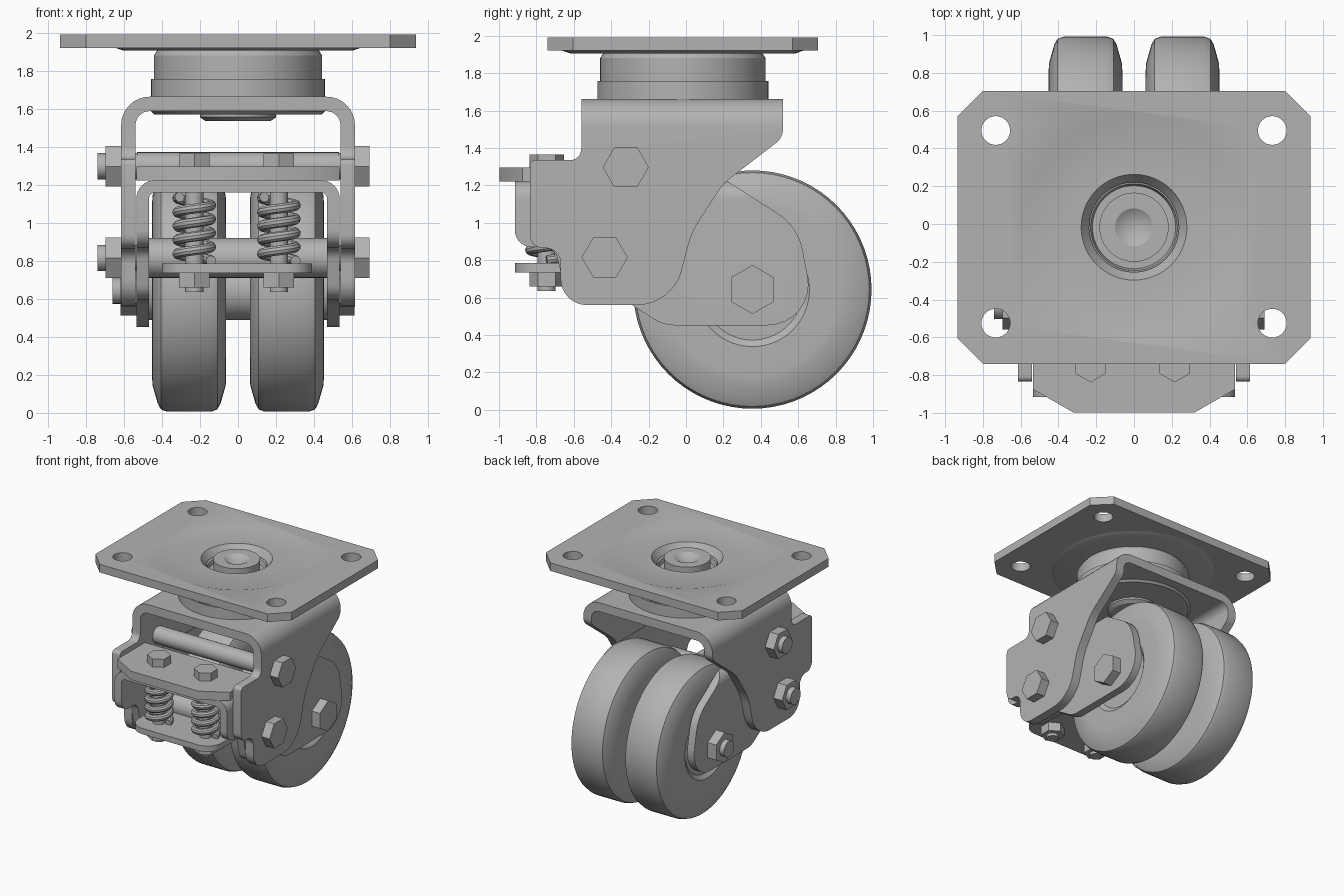
import bpy, bmesh, math
from mathutils import Vector

if "Cube" in bpy.data.objects:
    bpy.data.objects.remove(bpy.data.objects["Cube"])

steel = bpy.data.materials.new("grey_steel")
steel.use_nodes = True
GREY = (0.45, 0.45, 0.45, 1)
steel.diffuse_color = GREY
steel.node_tree.nodes["Principled BSDF"].inputs["Base Color"].default_value = GREY

parts = []
PLACE = {"x": lambda u, v, h: (h, u, v),
         "y": lambda u, v, h: (u, h, v),
         "z": lambda u, v, h: (u, v, h)}


def finish(name, bm):
    bmesh.ops.recalc_face_normals(bm, faces=bm.faces)
    mesh = bpy.data.meshes.new(name)
    bm.to_mesh(mesh)
    bm.free()
    mesh.materials.append(steel)
    obj = bpy.data.objects.new(name, mesh)
    bpy.context.collection.objects.link(obj)
    parts.append(obj)
    return obj


def rounded(corners, steps=8):
    """Round every (u, v, radius) corner of a closed outline."""
    out = []
    for i, (u, v, r) in enumerate(corners):
        p = Vector((u, v))
        a = Vector(corners[i - 1][:2]) - p
        b = Vector(corners[(i + 1) % len(corners)][:2]) - p
        if r == 0:
            out.append(p)
            continue
        half = a.angle(b) / 2
        cut = min(r / math.tan(half), a.length * 0.49, b.length * 0.49)
        r = cut * math.tan(half)
        a.normalize()
        b.normalize()
        mid = p + (a + b).normalized() * (r / math.sin(half))
        start, end = p + a * cut - mid, p + b * cut - mid
        sweep = math.pi - 2 * half
        for k in range(steps + 1):
            t = k / steps
            out.append(mid + (start * math.sin((1 - t) * sweep)
                              + end * math.sin(t * sweep)) / math.sin(sweep))
    return out


def prism(name, outline, axis, lo, hi):
    bm = bmesh.new()
    rings = [[bm.verts.new(PLACE[axis](u, v, h)) for u, v in outline] for h in (lo, hi)]
    for ring in rings:
        bm.faces.new(ring)
    n = len(outline)
    for i in range(n):
        j = (i + 1) % n
        bm.faces.new((rings[0][i], rings[0][j], rings[1][j], rings[1][i]))
    return finish(name, bm)


def lathe(name, profile, axis, center, seg=48, turn=0.0):
    """Revolve a closed (radius, height) profile about an axis."""
    bm = bmesh.new()
    rings = []
    for r, h in profile:
        if r == 0:
            rings.append([bm.verts.new(PLACE[axis](*center, h))] * seg)
        else:
            angles = [turn + math.tau * k / seg for k in range(seg)]
            rings.append([bm.verts.new(PLACE[axis](center[0] + r * math.cos(a),
                                                   center[1] + r * math.sin(a), h)) for a in angles])
    for i, ring in enumerate(rings):
        prev = rings[i - 1]
        for k in range(seg):
            m = (k + 1) % seg
            face = list(dict.fromkeys((prev[k], prev[m], ring[m], ring[k])))
            if len(face) > 2:
                bm.faces.new(face)
    return finish(name, bm)


def rod(name, r, lo, hi, axis, center, seg=32, turn=0.0):
    return lathe(name, [(0, lo), (r, lo), (r, hi), (0, hi)], axis, center, seg, turn)


def bake(obj):
    graph = bpy.context.evaluated_depsgraph_get()
    mesh = bpy.data.meshes.new_from_object(obj.evaluated_get(graph))
    obj.modifiers.clear()
    obj.data = mesh


def combine(obj, tool, mode):
    mod = obj.modifiers.new("cut", "BOOLEAN")
    mod.operation, mod.solver, mod.object = mode, "EXACT", tool
    bpy.context.view_layer.update()
    bake(obj)
    parts.remove(tool)
    bpy.data.objects.remove(tool)


def channel(name, width, top, wall, radius, side):
    """Bent sheet: inverted U section trimmed to a side outline."""
    inner = width - wall
    low = 0.3
    section = rounded([(-width, low, 0), (-width, top, radius), (width, top, radius), (width, low, 0),
                       (inner, low, 0), (inner, top - wall, radius - wall),
                       (-inner, top - wall, radius - wall), (-inner, low, 0)])
    sheet = prism(name, section, "y", -1.2, 1.2)
    combine(sheet, prism("trim", rounded(side), "x", -1, 1), "INTERSECT")
    return sheet


# Mounting plate with chamfered corners, bolt holes and pressed dish
MID = (0, -0.017)
X, FRONT, BACK, C = 0.935, -0.74, 0.705, 0.135
plate = prism("mounting_plate", [(-X + C, FRONT), (X - C, FRONT), (X, FRONT + C), (X, BACK - C),
                                 (X - C, BACK), (-X + C, BACK), (-X, BACK - C), (-X, FRONT + C)],
              "z", 1.92, 1.99)
for sx in (-1, 1):
    for y in (-0.525, 0.495):
        combine(plate, rod("hole", 0.076, 1.8, 2.1, "z", (sx * 0.732, y)), "DIFFERENCE")
combine(plate, lathe("dish", [(0, 1.85), (0.22, 1.85), (0.23, 1.91), (0.28, 1.978), (0.57, 1.978),
                              (0.61, 1.991), (0.61, 2.1), (0, 2.1)], "z", MID, 64), "DIFFERENCE")
lathe("pressed_rim", [(0.26, 1.94), (0.26, 1.905), (0.6, 1.905), (0.65, 1.922), (0.65, 1.94)],
      "z", MID, 64)

# Swivel bearing and king pin
lathe("upper_race", [(0, 1.72), (0.443, 1.72), (0.443, 1.88), (0.425, 1.906), (0.23, 1.906),
                     (0.22, 1.87), (0, 1.87)], "z", MID, 64)
lathe("lower_race", [(0, 1.57), (0.44, 1.57), (0.457, 1.585), (0.457, 1.757), (0, 1.757)], "z", MID, 64)
lathe("king_pin", [(0, 1.535), (0.17, 1.535), (0.2, 1.555), (0.2, 1.6), (0.183, 1.6),
                   (0.183, 1.975), (0.1, 1.975), (0, 1.91)], "z", MID)

# Swivel fork
channel("fork", 0.615, 1.663, 0.076, 0.15, [
    (-0.56, 1.7, 0), (0.518, 1.7, 0), (0.518, 1.455, 0.09), (0.2, 1.21, 0.3), (0.03, 0.95, 0.5),
    (-0.07, 0.56, 0.25), (-0.67, 0.56, 0.14), (-0.67, 0.865, 0.08), (-0.835, 0.865, 0.07),
    (-0.835, 1.335, 0.03), (-0.56, 1.335, 0.06)])

# Swing arm: two sides joined by a web at the front
arm = channel("swing_arm", 0.535, 1.225, 0.066, 0.1, [
    (-0.915, 1.3, 0), (0.1, 1.3, 0), (0.6, 0.98, 0.3), (0.7, 0.452, 0.3), (-0.12, 0.452, 0.2),
    (-0.32, 0.58, 0.1), (-0.64, 0.6, 0.1), (-0.7, 0.87, 0.08), (-0.915, 0.87, 0.09)])
combine(arm, prism("wheel_gap", [(-0.45, 1.0), (0.9, 1.0), (0.9, 1.4), (-0.45, 1.4)],
                   "x", -0.465, 0.465), "DIFFERENCE")

# Spring plates
prism("upper_spring_plate", [(-0.535, -0.5), (-0.535, -0.875), (-0.32, -0.998), (0.32, -0.998),
                             (0.535, -0.875), (0.535, -0.5)], "z", 1.222, 1.296)
prism("lower_spring_plate", rounded([(-0.4, -0.5, 0), (-0.4, -0.915, 0.13), (0.39, -0.915, 0.13),
                                     (0.39, -0.5, 0)]), "z", 0.735, 0.785)

# Springs with their guide bolts
TURNS, STEPS = 4.6, 24
for side, x in (("right", -0.23), ("left", 0.215)):
    at = (x, -0.745)
    curve = bpy.data.curves.new("coil", "CURVE")
    curve.dimensions = "3D"
    curve.bevel_depth, curve.bevel_resolution = 0.027, 3
    curve.use_fill_caps = True
    line = curve.splines.new("POLY")
    count = int(TURNS * STEPS)
    line.points.add(count)
    for k, point in enumerate(line.points):
        a = math.tau * k / STEPS
        point.co = (x + 0.088 * math.cos(a), at[1] + 0.088 * math.sin(a),
                    0.8 + 0.335 * k / count, 1)
    coil = bpy.data.objects.new("coil", curve)
    bpy.context.collection.objects.link(coil)
    bpy.context.view_layer.update()
    mesh = bpy.data.meshes.new_from_object(coil.evaluated_get(bpy.context.evaluated_depsgraph_get()))
    bpy.data.objects.remove(coil)
    mesh.materials.clear()
    mesh.materials.append(steel)
    spring = bpy.data.objects.new(side + "_spring", mesh)
    bpy.context.collection.objects.link(spring)
    parts.append(spring)
    rod(side + "_guide_bolt", 0.048, 0.635, 1.31, "z", at)
    rod(side + "_guide_head", 0.093, 1.295, 1.365, "z", at, 6, math.pi / 6)
    rod(side + "_guide_nut", 0.093, 0.66, 0.736, "z", at, 6, math.pi / 6)

# Cross bolts: spacer tube, hex head on the left, nut and thread end on the right
AXLE = (0.355, 0.643)
for name, at, tube, out, tip, turn in (("upper_bolt", (-0.322, 1.297), 0.074, 0.612, 0.74, 0),
                                       ("pivot_bolt", (-0.435, 0.815), 0.105, 0.612, 0.74, 0),
                                       ("axle_bolt", AXLE, 0.155, 0.532, 0.66, math.pi / 6)):
    rod(name + "_tube", tube, -0.53, 0.53, "x", at)
    rod(name + "_shaft", 0.069, -tip, 0.6, "x", at)
    size = 0.131 if turn else 0.123
    rod(name + "_head", size, out, out + 0.08, "x", at, 6, turn)
    rod(name + "_nut", size, -out - 0.085, -out, "x", at, 6, turn)

# Twin wheels
HALF = [(0.46, 0.195), (0.5, 0.192), (0.595, 0.165), (0.625, 0.148), (0.637, 0.115)]
for side, x in (("right", -0.257), ("left", 0.257)):
    face = [(0.15, 0.17), (0.27, 0.17), (0.305, 0.195)] + HALF
    ring = [(r, x - h) for r, h in face] + [(r, x + h) for r, h in reversed(face)]
    lathe(side + "_wheel", ring, "x", AXLE, 72)

# Smooth curved surfaces, keep machined edges crisp
bpy.ops.object.select_all(action="DESELECT")
for obj in parts:
    obj.select_set(True)
bpy.context.view_layer.objects.active = parts[0]
bpy.ops.object.shade_smooth_by_angle(angle=math.radians(32))
